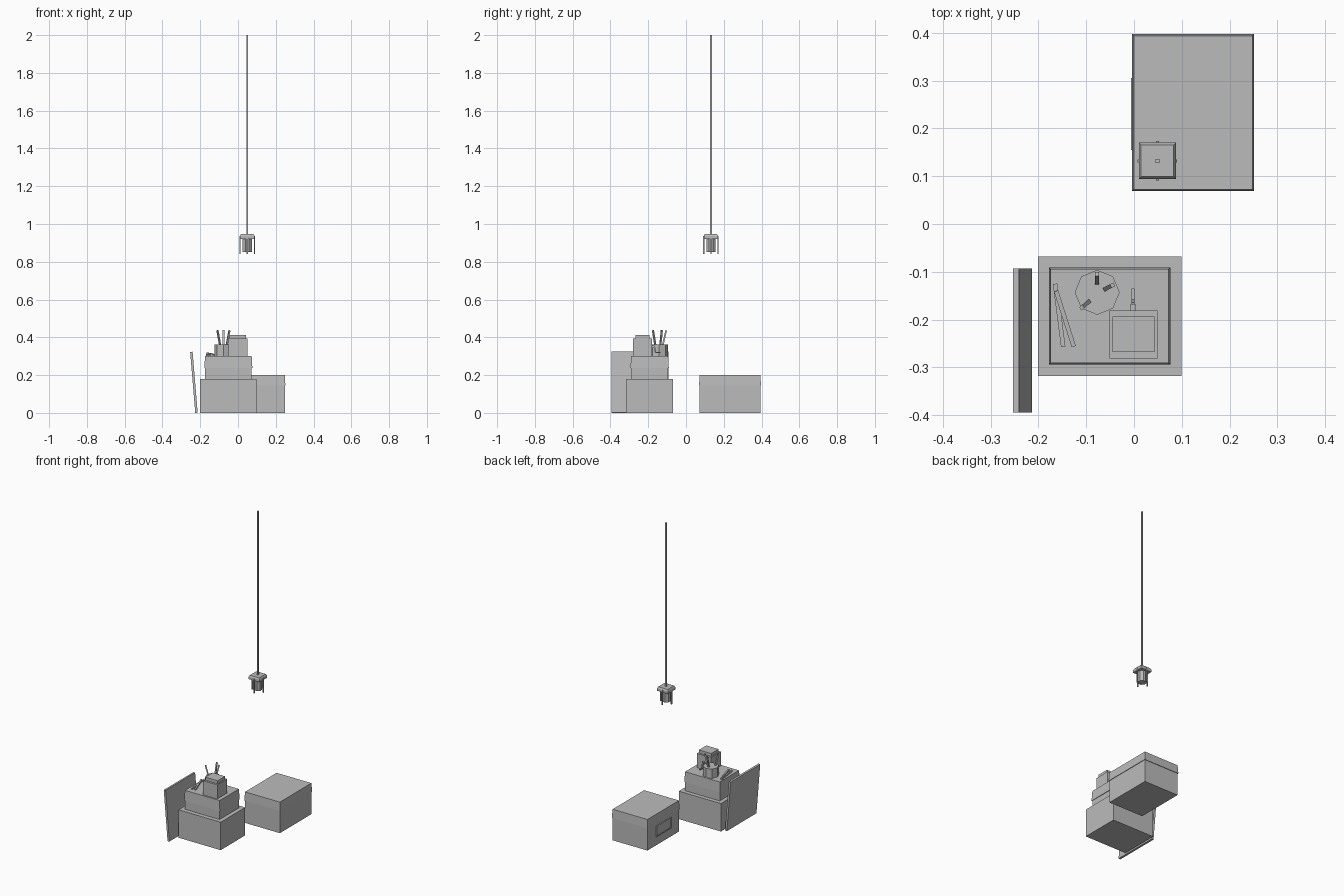
import bpy, bmesh
from math import pi
from mathutils import Vector, Matrix

cube = bpy.data.objects.get("Cube")
if cube:
    bpy.data.objects.remove(cube, do_unlink=True)

grey = bpy.data.materials.new("plain grey")
grey.use_nodes = True
colour = (0.5, 0.5, 0.5, 1)
grey.diffuse_color = colour
grey.node_tree.nodes["Principled BSDF"].inputs["Base Color"].default_value = colour


def finish(name, bm):
    mesh = bpy.data.meshes.new(name)
    bmesh.ops.recalc_face_normals(bm, faces=bm.faces)
    bm.to_mesh(mesh)
    bm.free()
    mesh.materials.append(grey)
    obj = bpy.data.objects.new(name, mesh)
    bpy.context.collection.objects.link(obj)
    return obj


def block(name, x, y, z, taper=0):
    """Box between the given ranges, its top drawn in by taper on each side."""
    bm = bmesh.new()
    bmesh.ops.create_cube(bm, size=1)
    for v in bm.verts:
        t = taper if v.co.z > 0 else 0
        sx, sy = (1 if v.co.x > 0 else -1), (1 if v.co.y > 0 else -1)
        v.co = (x[v.co.x > 0] - sx * t, y[v.co.y > 0] - sy * t, z[v.co.z > 0])
    return finish(name, bm)


def rod(name, start, end, radius, sides=4, turn=pi / 4):
    """Prism between two points."""
    a, b = Vector(start), Vector(end)
    bm = bmesh.new()
    place = Matrix.Translation((a + b) / 2) @ (b - a).to_track_quat('Z', 'Y').to_matrix().to_4x4()
    bmesh.ops.create_cone(bm, cap_ends=True, segments=sides, radius1=radius, radius2=radius,
                          depth=(b - a).length, matrix=place @ Matrix.Rotation(turn, 4, 'Z'))
    return finish(name, bm)


def lidded_box(name, x, y, z, seam):
    """Straight body under a lid that flares slightly at its rim."""
    inset = 0.0035
    block(name + "_body", (x[0] + inset, x[1] - inset), (y[0] + inset, y[1] - inset), (z[0], seam + 0.01))
    block(name + "_lid", x, y, (seam, z[1]), inset)


# Storage boxes and the crate below the smaller one
lidded_box("large_box", (-0.004, 0.251), (0.069, 0.397), (0, 0.2), 0.145)
lidded_box("stacked_box", (-0.178, 0.076), (-0.294, -0.091), (0.18, 0.302), 0.237)
block("crate", (-0.201, 0.099), (-0.318, -0.068), (0, 0.18))

# Label holder on the large box
block("label_card", (-0.003, 0.002), (0.16, 0.3), (0.06, 0.12))
for n, z in (("bottom", 0.055), ("top", 0.118)):
    block("label_rail_" + n, (-0.006, 0.002), (0.155, 0.305), (z, z + 0.007))
for n, y in (("front", 0.155), ("back", 0.298)):
    block("label_side_" + n, (-0.006, 0.002), (y, y + 0.007), (0.055, 0.125))

# Leaning board
board = block("leaning_board", (-0.013, 0), (-0.394, -0.093), (0, 0.324))
board.rotation_euler.y = -0.083
board.location = (-0.213 - 0.0005, 0, 0.001)

# Pencil sharpener with its crank
block("sharpener_body", (-0.051, 0.049), (-0.281, -0.181), (0.302, 0.393))
block("sharpener_top", (-0.045, 0.043), (-0.268, -0.193), (0.393, 0.413))
rod("crank_axle", (-0.002, -0.182, 0.35), (-0.002, -0.167, 0.35), 0.008)
rod("crank_arm", (-0.002, -0.168, 0.352), (-0.002, -0.16, 0.318), 0.005)
rod("crank_handle", (-0.002, -0.165, 0.32), (-0.002, -0.135, 0.32), 0.005)

# Pencil cup and pencils
rod("pencil_cup", (-0.077, -0.143, 0.302), (-0.077, -0.143, 0.362), 0.047, 8, 0)
pencils = {"back": ((0, 0.018), (0, 0.038)),
           "left": ((0.015, 0.006), (0.032, 0.015)),
           "right": ((-0.016, -0.018), (-0.032, -0.032))}
for side, (low, high) in pencils.items():
    rod("pencil_" + side, (-0.077 + low[0], -0.143 + low[1], 0.35),
        (-0.077 + high[0], -0.143 + high[1], 0.437), 0.006)

# Loose pens lying across each other
rod("lower_pen", (-0.165, -0.125, 0.307), (-0.148, -0.257, 0.307), 0.0065)
rod("upper_pen", (-0.163, -0.14, 0.315), (-0.126, -0.256, 0.307), 0.0065)

# Hanging lamp
cx, cy = 0.049, 0.132
rod("lamp_cord", (cx, cy, 0.94), (cx, cy, 2), 0.0062)
block("lamp_cap", (cx - 0.039, cx + 0.039), (cy - 0.038, cy + 0.038), (0.921, 0.936))
block("lamp_cap_top", (cx - 0.039, cx + 0.039), (cy - 0.038, cy + 0.038), (0.936, 0.946), 0.005)
rod("lamp_glass", (cx, cy, 0.852), (cx, cy, 0.922), 0.026, 8, pi / 8)
for n, (dx, dy) in {"front": (0, -1), "back": (0, 1), "left": (1, 0), "right": (-1, 0)}.items():
    px, py = cx + dx * 0.038, cy + dy * 0.038
    rod("lamp_bar_" + n, (px, py, 0.841), (px, py, 0.936), 0.0045)
